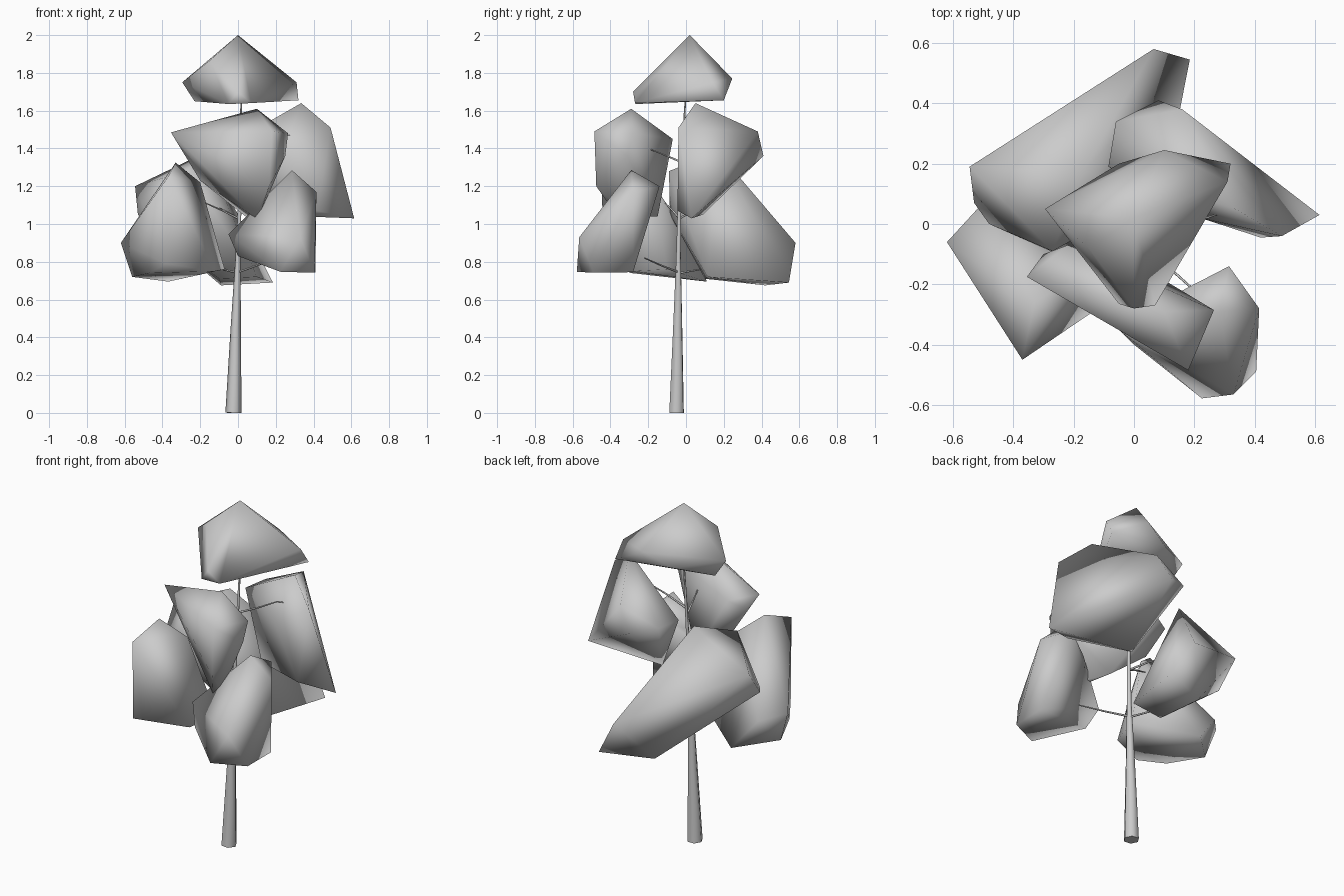
import bpy, bmesh


def foliage(name, points):
    """Smooth-shaded low-poly leaf clump: convex hull of a few corner points."""
    bm = bmesh.new()
    for p in points:
        bm.verts.new(p)
    res = bmesh.ops.convex_hull(bm, input=bm.verts)
    junk = {v for v in res["geom_interior"] + res["geom_unused"]
            if isinstance(v, bmesh.types.BMVert) and not v.link_faces}
    bmesh.ops.delete(bm, geom=list(junk), context='VERTS')
    bmesh.ops.recalc_face_normals(bm, faces=bm.faces)
    for f in bm.faces:
        f.smooth = True
    me = bpy.data.meshes.new(name)
    bm.to_mesh(me)
    bm.free()
    ob = bpy.data.objects.new(name, me)
    bpy.context.collection.objects.link(ob)


def stick(name, points):
    """Tapered six-sided tube through (x, y, z, radius) points."""
    cu = bpy.data.curves.new(name, 'CURVE')
    cu.dimensions = '3D'
    cu.bevel_depth = 1.0
    cu.bevel_resolution = 1
    cu.use_fill_caps = True
    sp = cu.splines.new('POLY')
    sp.points.add(len(points) - 1)
    for p, (x, y, z, r) in zip(sp.points, points):
        p.co = (x, y, z, 1)
        p.radius = r
    sp.use_smooth = True
    ob = bpy.data.objects.new(name, cu)
    bpy.context.collection.objects.link(ob)


# Trunk and branches
stick("trunk", [(-.024, -.05, 0, .043), (-.012, -.044, .45, .027), (0, -.04, .82, .014),
                (.008, -.035, 1.1, .010), (.014, -.015, 1.45, .007), (.018, -.002, 1.68, .004)])
branches = [
    ((0, -.04, .745), (.1, -.13, .78), (.2, -.22, .82)),
    ((0, -.04, .74), (-.06, .05, .755), (-.12, .13, .77)),
    ((0, -.035, 1.03), (-.08, -.07, 1.07), (-.17, -.11, 1.11)),
    ((0, -.035, 1.03), (-.07, .04, 1.07), (-.2, .12, 1.12)),
    ((.012, -.03, 1.33), (.03, -.1, 1.36), (.06, -.2, 1.4)),
    ((.012, -.025, 1.36), (.14, -.01, 1.42), (.24, .02, 1.47), (.285, .035, 1.47)),
]
for i, path in enumerate(branches):
    stick(f"branch_{i + 1}", [(*p, .006 - .0013 * k) for k, p in enumerate(path)])

# Leaf clumps
foliage("foliage_top", [
    (0, .02, 2), (-.295, .05, 1.75), (-.23, .06, 1.65), (-.05, .2, 1.7), (.1, .245, 1.77),
    (.32, .2, 1.655), (.31, .14, 1.75), (.07, -.27, 1.64), (0, -.28, 1.7),
    (-.05, -.265, 1.635), (-.15, -.08, 1.865)])
foliage("foliage_front_upper", [
    (-.355, -.175, 1.485), (-.3, -.1, 1.42), (-.22, -.07, 1.45), (.1, -.29, 1.61),
    (.265, -.285, 1.48), (.25, -.31, 1.36), (.18, -.485, 1.49), (.165, -.475, 1.2),
    (.11, -.3, 1.035), (.09, -.36, 1.035), (.04, -.15, 1.04), (-.2, -.14, 1.23)])
foliage("foliage_right_upper", [
    (.335, .05, 1.64), (.49, -.04, 1.51), (.42, -.045, 1.07), (.615, .03, 1.03),
    (.16, .38, 1.49), (.08, .41, 1.36), (-.06, .34, 1.4), (-.085, .19, 1.4),
    (.22, .02, 1.35), (.09, .09, 1.05)])
foliage("foliage_back_left", [
    (-.545, .19, 1.2), (-.17, .17, 1.38), (-.27, -.09, 1.28), (.065, .58, .9),
    (.185, .545, .69), (.1, .115, .72), (-.09, .42, .675), (-.1, .1, .71),
    (-.29, -.085, 1.05), (-.53, .07, 1.05), (-.48, 0, 1.04)])
foliage("foliage_front_left", [
    (-.33, -.26, 1.325), (-.2, -.18, 1.22), (-.62, -.06, .9), (-.51, .06, .87),
    (-.56, -.08, .72), (-.37, .11, .695), (-.07, -.1, .76), (-.12, -.28, .75),
    (-.37, -.45, 1.25), (-.38, -.43, .79), (-.47, -.29, .74)])
foliage("foliage_front_right", [
    (.285, -.29, 1.285), (.315, -.14, 1.2), (.415, -.28, 1.17), (.41, -.28, .745),
    (.405, -.49, .742), (.33, -.565, .93), (.225, -.578, .747), (0, -.4, .83),
    (-.05, -.35, .945), (.17, -.215, 1.13)])
